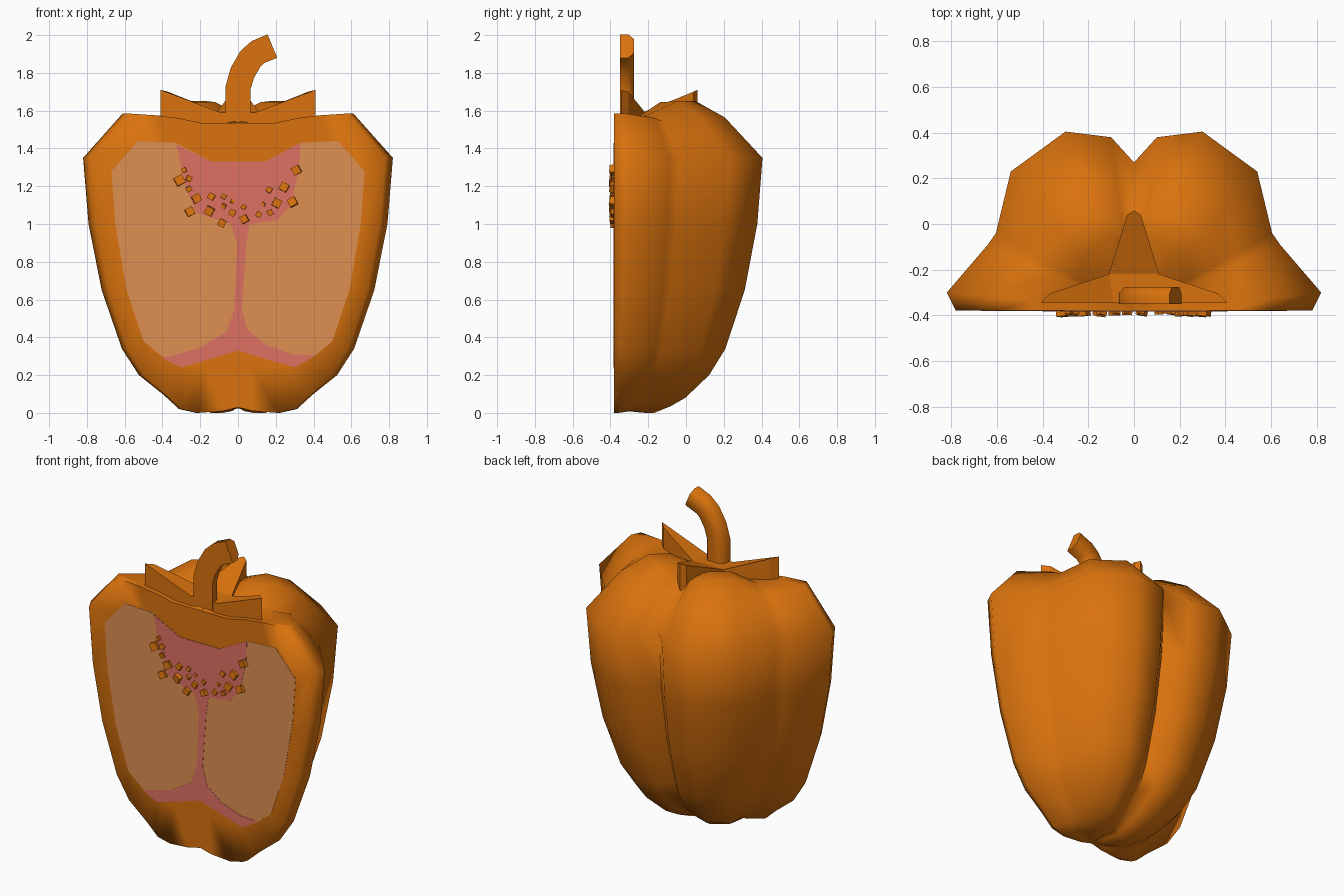
import bpy, bmesh, math, random
from mathutils import Matrix, Vector, Euler

if "Cube" in bpy.data.objects:
    bpy.data.objects.remove(bpy.data.objects["Cube"])

random.seed(4)
CUT = -0.38


def material(name, rgb):
    m = bpy.data.materials.new(name)
    m.diffuse_color = (*rgb, 1)
    m.use_nodes = True
    m.node_tree.nodes["Principled BSDF"].inputs["Base Color"].default_value = m.diffuse_color
    return m


ORANGE = material("orange_skin", (0.70, 0.17, 0.004))
TAN = material("pale_cavity", (0.74, 0.28, 0.085))
PINK = material("pink_core", (0.74, 0.165, 0.125))


def finish(name, bm, mat, smooth=None):
    bmesh.ops.recalc_face_normals(bm, faces=bm.faces)
    me = bpy.data.meshes.new(name)
    bm.to_mesh(me)
    bm.free()
    ob = bpy.data.objects.new(name, me)
    bpy.context.collection.objects.link(ob)
    me.materials.append(mat)
    if smooth:
        bpy.ops.object.select_all(action='DESELECT')
        ob.select_set(True)
        bpy.context.view_layer.objects.active = ob
        bpy.ops.object.shade_smooth_by_angle(angle=math.radians(smooth))
    return ob


# Lobed half body: plan outline (x, y, back-lobe weight, groove drop), scaled ring by ring
half = [(0.78, CUT, 0, 0), (0.82, -0.30, 0, 0), (0.64, -0.09, 0.2, 0.4), (0.605, -0.04, 0.5, 0.6),
        (0.54, 0.23, 1, 0), (0.30, 0.405, 1, 0), (0.10, 0.38, 1, 0.8), (0, 0.27, 0.8, 1.2)]
outline = half + [(-x, y, w, g) for x, y, w, g in half[-2::-1]]
# (scale, side lobe height, back lobe height)
rings = [(0.25, 1.535, 1.58), (0.40, 1.56, 1.645), (0.55, 1.575, 1.65), (0.745, 1.585, 1.565),
         (1, 1.35, 1.35), (0.965, 1.0, 1.0), (0.88, 0.65, 0.65), (0.75, 0.34, 0.34),
         (0.64, 0.2, 0.2), (0.48, 0.095, 0.08), (0.38, 0.02, 0.035), (0.27, 0.0, 0.0),
         (0.10, 0.01, 0.01)]
bm = bmesh.new()
grid = []
for s, zs, zb in rings:
    row = []
    for x, y, w, g in outline:
        z = zs + (zb - zs) * w
        if z > 1.4:
            z -= 0.05 * g
        elif z < 0.15:
            z += 0.02 * g
        row.append(bm.verts.new((x * s, CUT + (y - CUT) * s, z)))
    grid.append(row)
top = bm.verts.new((0, CUT, 1.535))
bottom = bm.verts.new((0, CUT, 0.03))
n = len(outline)
for i in range(n - 1):
    for a, b in zip(grid, grid[1:]):
        bm.faces.new((a[i], a[i + 1], b[i + 1], b[i]))
    bm.faces.new((top, grid[0][i + 1], grid[0][i]))
    bm.faces.new((bottom, grid[-1][i], grid[-1][i + 1]))
# cut face: flesh rim around a flat middle
edge = [top] + [r[0] for r in grid] + [bottom] + [r[-1] for r in reversed(grid)]
inner = [bm.verts.new((v.co.x * 0.85, CUT, 0.86 + (v.co.z - 0.86) * 0.72)) for v in edge]
for i in range(len(edge)):
    j = (i + 1) % len(edge)
    bm.faces.new((edge[i], edge[j], inner[j], inner[i]))
bm.faces.new(inner)
finish("pepper_body", bm, ORANGE, 85)


# Thin coloured plates on the cut face
def plate(name, pts, thick, mat):
    bm = bmesh.new()
    f = bm.faces.new([bm.verts.new((x, CUT, z)) for x, z in pts])
    r = bmesh.ops.extrude_face_region(bm, geom=[f])
    for v in r["geom"]:
        if isinstance(v, bmesh.types.BMVert):
            v.co.y -= thick
    finish(name, bm, mat)


cavity = [(0.14, 1.33), (0.33, 1.43), (0.53, 1.44), (0.67, 1.28), (0.65, 1.0), (0.59, 0.65),
          (0.50, 0.38), (0.41, 0.305), (0.30, 0.24), (0, 0.33)]
plate("cavity", cavity + [(-x, z) for x, z in cavity[-2::-1]], 0.0015, TAN)
plate("core", [(0.14, 1.33), (0.33, 1.43), (0.325, 1.3), (0.28, 1.1), (0.21, 1.02), (0.06, 1.0),
               (0.045, 0.9), (0.02, 0.55), (0.05, 0.44), (0.15, 0.36), (0.29, 0.31), (0.41, 0.305),
               (0.30, 0.24), (0, 0.33), (-0.30, 0.24), (-0.40, 0.29), (-0.2, 0.345),
               (-0.06, 0.43), (-0.02, 0.55), (-0.005, 0.9), (-0.04, 1.0), (-0.22, 1.06),
               (-0.28, 1.2), (-0.325, 1.42), (-0.14, 1.33)], 0.003, PINK)

# Seeds: small tilted cubes
seeds = [(-.31, 1.23, 5), (-.285, 1.285, 2.5), (-.26, 1.24, 3), (-.26, 1.185, 3), (-.22, 1.135, 4.5),
         (-.255, 1.065, 4.5), (-.15, 1.07, 4.5), (-.14, 1.145, 3.5), (-.085, 1.005, 4),
         (-.075, 1.145, 2.5), (-.075, 1.095, 2.5), (-.03, 1.12, 2), (-.03, 1.06, 3.5),
         (.03, 1.09, 2.5), (.035, 1.025, 4), (.11, 1.05, 3), (.135, 1.105, 2), (.17, 1.06, 3),
         (.165, 1.18, 3), (.205, 1.11, 4.5), (.245, 1.195, 4.5), (.29, 1.115, 4.5), (.31, 1.285, 4.5)]
bm = bmesh.new()
for x, z, s in seeds:
    turn = Euler((random.uniform(-0.2, 0.2), random.choice((-0.5, 0.5)),
                  random.uniform(-0.2, 0.2))).to_matrix().to_4x4()
    bmesh.ops.create_cube(bm, size=s * 0.0095,
                          matrix=Matrix.Translation((x, CUT - 0.002, z)) @ turn)
finish("seeds", bm, ORANGE)

# Three-pointed calyx, cut flat at the front: (x, y, top height)
star = [(0.41, -0.345, 1.71), (0.37, -0.305, 1.70), (0.11, -0.22, 1.595), (0.03, 0.04, 1.70),
        (0, 0.06, 1.71)]
star = star + [(-x, y, z) for x, y, z in star[-2::-1]]
bm = bmesh.new()
tops = [bm.verts.new(p) for p in star]
lows = [bm.verts.new((x, y, 1.54)) for x, y, z in star]
# front edge dips to the stem foot
tops += [bm.verts.new((x, -0.345, 1.59)) for x in (-0.09, 0.09)]
lows += [bm.verts.new((x, -0.345, 1.52)) for x in (-0.09, 0.09)]
k = len(tops)
for i in range(k):
    j = (i + 1) % k
    bm.faces.new((tops[i], tops[j], lows[j], lows[i]))
for v in (tops, lows):
    bm.faces.new((v[0], v[1], v[2], v[10]))
    bm.faces.new((v[2], v[3], v[4], v[5], v[6]))
    bm.faces.new((v[6], v[7], v[8], v[9]))
    bm.faces.new((v[2], v[6], v[9], v[10]))
finish("calyx", bm, ORANGE)

# Bent stem: half-round section swept in the cut plane
path = [Vector(p) for p in ((0, 1.54), (0, 1.72), (0.023, 1.80), (0.066, 1.875),
                            (0.105, 1.91), (0.182, 1.942))]
section = [(-0.067, -0.35), (-0.067, -0.305), (-0.04, -0.275), (0.04, -0.275),
           (0.067, -0.305), (0.067, -0.35)]
bm = bmesh.new()
loops = []
for i, p in enumerate(path):
    d = (path[min(i + 1, 5)] - path[max(i - 1, 0)]).normalized()
    loops.append([bm.verts.new((p.x + d.y * u, y, p.y - d.x * u)) for u, y in section])
for a, b in zip(loops, loops[1:]):
    for i in range(6):
        j = (i + 1) % 6
        bm.faces.new((a[i], a[j], b[j], b[i]))
bm.faces.new(loops[0])
bm.faces.new(loops[-1])
finish("stem", bm, ORANGE, 60)
